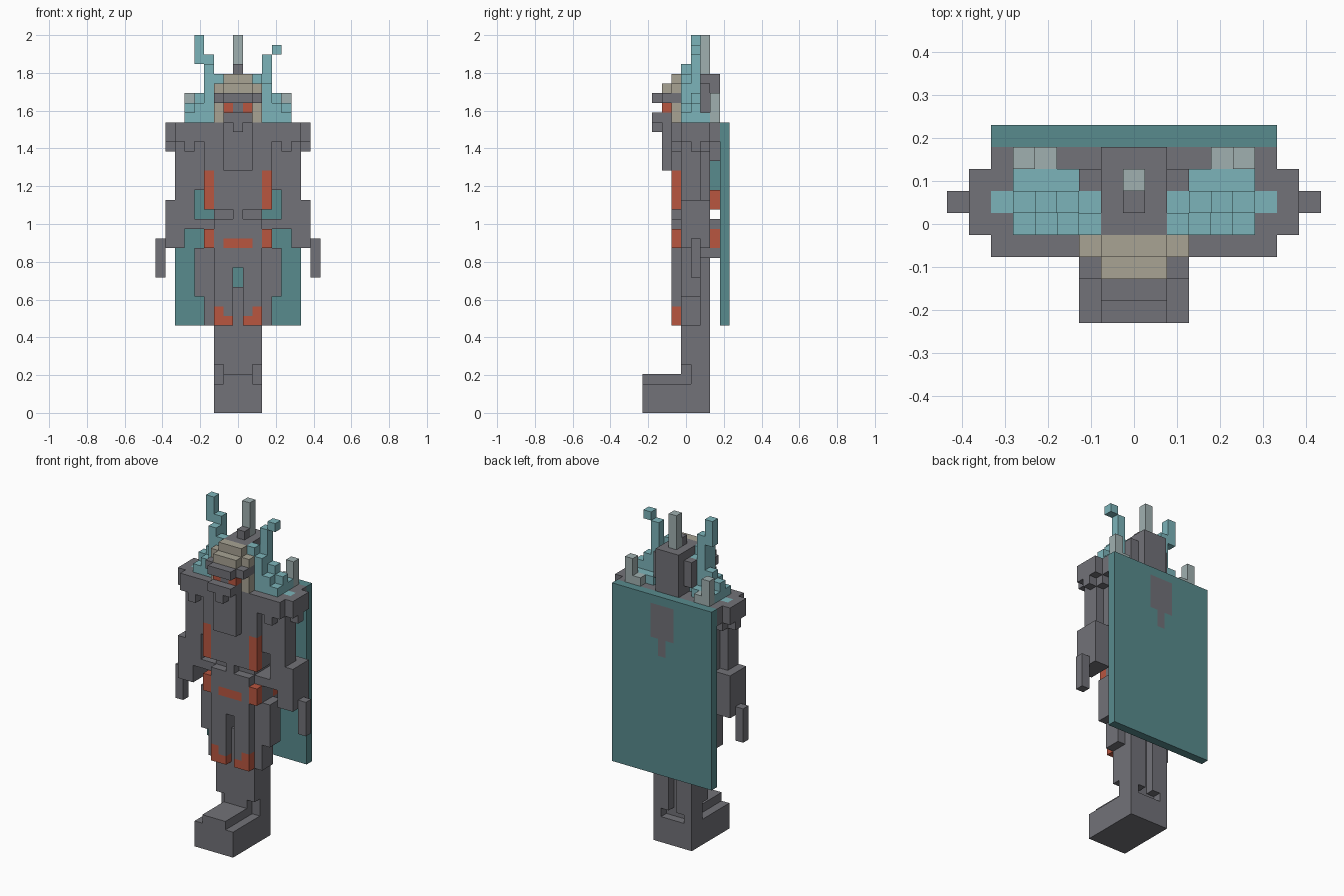
import bpy, bmesh
from mathutils import Vector

if "Cube" in bpy.data.objects:
    bpy.data.objects.remove(bpy.data.objects["Cube"])

U = 2 / 39  # block size
COLORS = {
    "stone_grey": (0.168, 0.168, 0.188),
    "cape_teal": (0.098, 0.258, 0.270),
    "moss_teal": (0.202, 0.456, 0.491),
    "pale_teal": (0.352, 0.434, 0.434),
    "beige": (0.392, 0.366, 0.296),
    "rust_red": (0.479, 0.093, 0.051),
}
NAMES = list(COLORS)
MATS = []
for n, c in COLORS.items():
    m = bpy.data.materials.new(n)
    m.diffuse_color = (*c, 1)
    m.use_nodes = True
    m.node_tree.nodes["Principled BSDF"].inputs["Base Color"].default_value = m.diffuse_color
    MATS.append(m)
GREY, CAPE, MOSS, PALE, BEIGE, RED = range(6)

grid = {}  # block -> (part, colour)


def box(part, color, x, y, z, mirror=False):
    """Fill inclusive block ranges; a single number means one block."""
    r = [(v, v) if isinstance(v, int) else v for v in (x, y, z)]
    for i in range(r[0][0], r[0][1] + 1):
        for j in range(r[1][0], r[1][1] + 1):
            for k in range(r[2][0], r[2][1] + 1):
                for s in ((1, -1) if mirror else (1,)):
                    grid[(i * s, j, k)] = (part, color)


def carve(x, y, z):
    for p in list(grid):
        if all(a <= v <= b for v, (a, b) in zip(p, (x, y, z))):
            del grid[p]


# foot and lower legs
box("foot", GREY, (-2, 2), (-4, 2), (0, 2))
box("foot", GREY, (-1, 1), (-4, 1), 3)
box("lower_legs", GREY, (-1, 1), (0, 1), (3, 12))
box("lower_legs", GREY, 2, 0, (5, 15), True)
box("lower_legs", GREY, 2, 1, (3, 15), True)
box("lower_legs", GREY, 1, 2, (4, 15), True)
box("lower_legs", GREY, 2, 2, (3, 15), True)

# thighs, with an opening between them
box("thighs", GREY, 1, (0, 2), (9, 15), True)
box("thighs", GREY, 3, (0, 1), (9, 15), True)
box("thighs", GREY, 4, (0, 1), (12, 16), True)

# front skirt plates with red hems
box("skirt_plates", GREY, (1, 2), -1, (9, 15), True)
box("skirt_plates", RED, 2, -1, (9, 10), True)
box("skirt_plates", RED, 1, -1, 9, True)

# hips, belt and waist
box("hips", GREY, (-3, 3), (0, 2), (16, 18))
box("hips", GREY, (-2, 2), -1, (16, 19))
box("hips", GREY, (-1, 1), -1, 15)
box("hips", GREY, 0, (0, 2), 15)
box("hips", GREY, (-4, 4), (0, 2), 19)
box("hips", GREY, (-3, 3), 3, (16, 19))
box("hips", RED, 3, -1, (17, 18), True)
box("hips", RED, 3, (2, 3), (17, 18), True)
box("hips", RED, (-1, 1), -1, 17)
box("waist", GREY, (-2, 2), (0, 2), 20)
box("waist", GREY, 0, -1, 20)

# torso and chest plate
box("torso", GREY, (-2, 2), (-1, 2), (21, 29))
box("torso", GREY, 3, (0, 2), (21, 29), True)
box("torso", GREY, 4, (0, 2), (23, 29), True)
box("torso", RED, 3, -1, (21, 24), True)
box("torso", GREY, 3, -1, (25, 29), True)
box("torso", RED, 3, 3, (21, 22), True)
box("torso", GREY, (-4, 4), 3, (26, 29))
box("chest_plate", GREY, (-1, 1), -2, (25, 28))

# shoulders
box("shoulders", GREY, (4, 6), (-1, 3), (28, 29), True)
box("shoulders", GREY, (4, 6), (0, 2), 27, True)
box("shoulders", GREY, 5, -1, 27, True)
box("shoulders", GREY, 7, (0, 2), (28, 29), True)
box("shoulders", GREY, 7, 1, 27, True)

# arms and hands
box("arms", GREY, 5, (0, 2), (22, 26), True)
box("arms", GREY, 6, (0, 1), (22, 26), True)
box("arms", GREY, 5, (0, 1), (19, 21), True)
box("arms", GREY, 6, (0, 2), (17, 21), True)
box("arms", GREY, 7, (0, 2), (17, 21), True)
box("hands", GREY, 8, 1, (14, 17), True)

# head: skull, mask, brim, eyes, chin
box("head", GREY, (-1, 1), (-1, 3), (30, 34))
box("head", GREY, 2, 2, (31, 33), True)
box("head", GREY, 0, 1, 35)
box("face", GREY, (-1, 1), -2, (29, 31))
box("face", RED, 1, -2, 31, True)
box("face", BEIGE, 2, -1, (30, 31), True)
box("chin", GREY, (-1, 1), -3, 30)
box("chin", GREY, 0, -3, 29)
box("brim", GREY, (-2, 2), (-2, -1), 32)
box("brim", GREY, (-1, 1), -3, 32)
box("brow", BEIGE, (-2, 2), -1, 33)
box("brow", BEIGE, (-1, 1), -2, 33)
box("brow", BEIGE, (-1, 1), -1, 34)
box("crest", PALE, 0, 2, (35, 38))

# mossy growth on the shoulders
box("moss", MOSS, 6, 1, 29, True)
box("moss", MOSS, (3, 5), (0, 2), 30, True)
box("moss", MOSS, (3, 4), (0, 1), 31, True)
box("moss", MOSS, 5, 1, 31, True)
box("moss", MOSS, 4, 1, 32, True)
box("moss", MOSS, 2, (0, 1), (30, 33), True)
box("moss", MOSS, 2, 0, 34, True)
box("moss_spikes", PALE, 5, 3, (30, 32), True)
box("moss_spikes", PALE, 4, 3, 30, True)

# antlers, uneven at the tips
box("antlers", MOSS, 3, 1, (32, 36), True)
box("antlers", MOSS, 3, 0, (32, 33), True)
box("antlers", MOSS, -3, 0, (34, 35))
box("antlers", MOSS, -4, 1, (36, 38))
box("antlers", MOSS, 4, 1, 37)

# cape with a grey patch on its back
box("cape", CAPE, (-6, 6), 4, (9, 29))
box("cape", CAPE, (-1, 1), 3, (23, 25))
box("cape", GREY, (-1, 1), 4, (25, 28))
box("cape", GREY, 0, 4, (23, 24))

carve((0, 0), (-1, 3), (13, 14))

# turn the blocks of each part into a clean outer skin
DIRS = [Vector(d) for d in ((1, 0, 0), (-1, 0, 0), (0, 1, 0),
                            (0, -1, 0), (0, 0, 1), (0, 0, -1))]
for part in dict.fromkeys(v[0] for v in grid.values()):
    bm = bmesh.new()
    for p, (owner, color) in grid.items():
        if owner != part:
            continue
        for d in DIRS:
            if tuple(int(a + b) for a, b in zip(p, d)) in grid:
                continue
            a = Vector((d.y, d.z, d.x)) * 0.5
            b = d.cross(a)
            mid = Vector(p) + Vector((0, 0, 0.5)) + d * 0.5
            f = bm.faces.new([bm.verts.new((mid + o) * U)
                              for o in (-a - b, a - b, a + b, -a + b)])
            f.material_index = color
    bmesh.ops.remove_doubles(bm, verts=bm.verts, dist=0.001)
    bmesh.ops.dissolve_limit(bm, angle_limit=0.02, verts=bm.verts,
                             edges=bm.edges, delimit={'MATERIAL'})
    me = bpy.data.meshes.new(part)
    bm.to_mesh(me)
    bm.free()
    for m in MATS:
        me.materials.append(m)
    bpy.context.collection.objects.link(bpy.data.objects.new(part, me))
